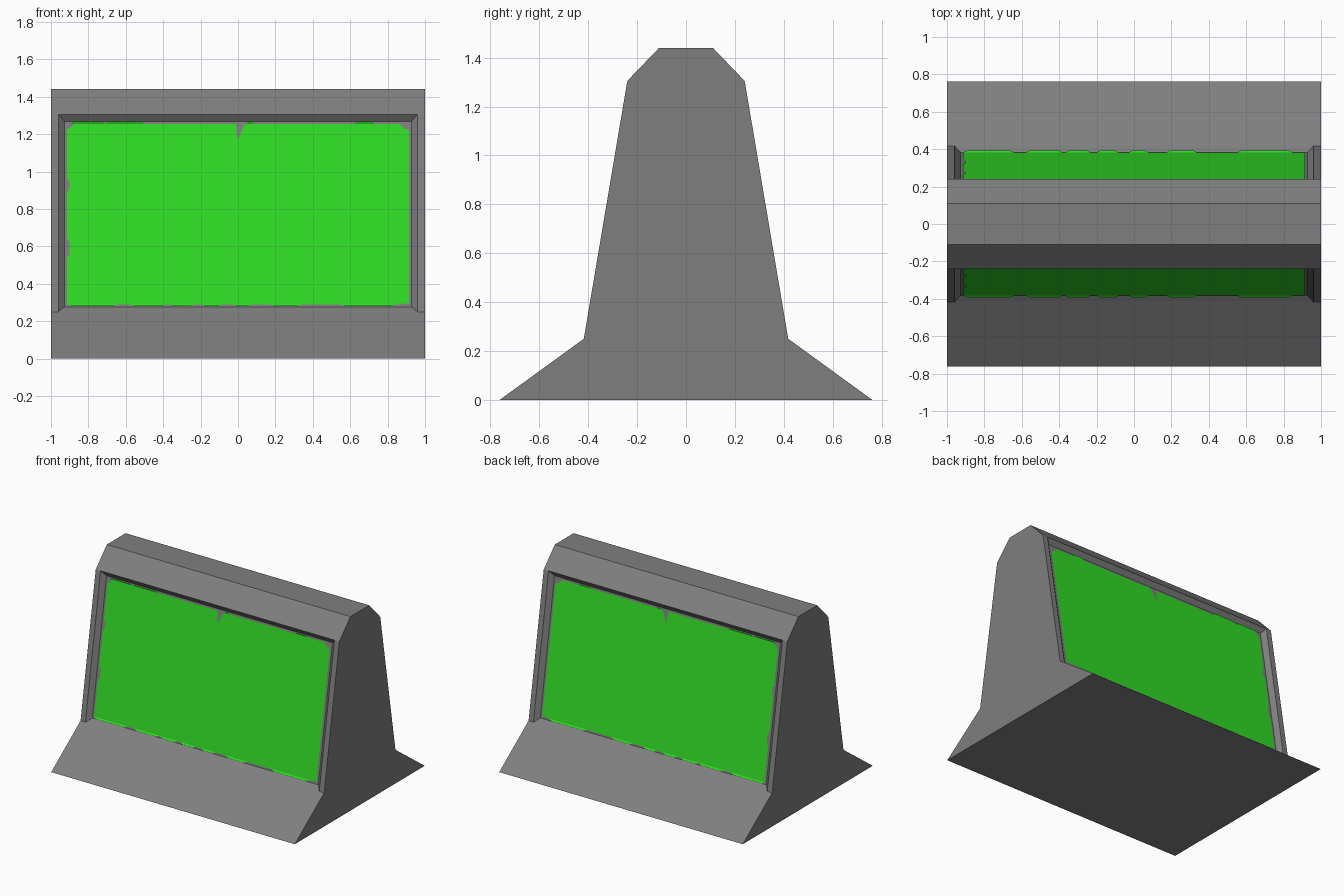
import bpy, bmesh
from mathutils import Vector

if "Cube" in bpy.data.objects:
    bpy.data.objects.remove(bpy.data.objects["Cube"])


def material(name, rgb):
    m = bpy.data.materials.new(name)
    m.diffuse_color = (*rgb, 1)
    m.use_nodes = True
    m.node_tree.nodes["Principled BSDF"].inputs["Base Color"].default_value = m.diffuse_color
    return m


def make_object(name, bm, mat):
    me = bpy.data.meshes.new(name)
    bm.to_mesh(me)
    bm.free()
    me.materials.append(mat)
    ob = bpy.data.objects.new(name, me)
    bpy.context.collection.objects.link(ob)
    return ob


concrete = material("concrete grey", (0.212, 0.212, 0.212))
paint = material("green paint", (0.03, 0.72, 0.019))

FRAME, RIM, DEPTH = 0.96, 0.045, 0.03
FOOT, SHOULDER = Vector((0, -0.418, 0.25)), Vector((0, -0.24, 1.305))

# Barrier body: profile swept along x, centre strip separate for the recesses
half = [(-0.762, 0), (FOOT.y, FOOT.z), (SHOULDER.y, SHOULDER.z), (-0.11, 1.44)]
profile = half + [(-y, z) for y, z in reversed(half)]
bm = bmesh.new()
rings = [[bm.verts.new((x, y, z)) for y, z in profile] for x in (-1, -FRAME, FRAME, 1)]
n = len(profile)
panels = []
for a, b in zip(rings, rings[1:]):
    for i in range(n):
        j = (i + 1) % n
        f = bm.faces.new((a[i], b[i], b[j], a[j]))
        if a is rings[1] and i in (1, 5):
            panels.append(f)
bm.faces.new(rings[0])
bm.faces.new(rings[-1][::-1])
bmesh.ops.recalc_face_normals(bm, faces=bm.faces)

# Recessed panels with sloping rims on front and back
bmesh.ops.inset_individual(bm, faces=panels, thickness=RIM, depth=-DEPTH)
make_object("barrier_body", bm, concrete)

# Local frame of the front slope
length = (SHOULDER - FOOT).length
up = (SHOULDER - FOOT).normalized()
out = Vector((1, 0, 0)).cross(up)


def on_slope(x, s, d):
    return FOOT + Vector((x, 0, 0)) + up * s + out * d


# Worn paint sheet on the recess floor, outline as (x, z)
outline = [(-0.913, 0.29), (0.87, 0.29), (0.89, 0.296), (0.913, 0.291),
           (0.913, 1.222), (0.885, 1.23), (0.865, 1.255), (0.05, 1.255),
           (0.03, 1.245), (0.012, 1.20), (0.003, 1.175), (-0.005, 1.18),
           (-0.01, 1.255), (-0.87, 1.255), (-0.89, 1.24), (-0.913, 1.225),
           (-0.913, 0.965), (-0.9, 0.95), (-0.9, 0.91), (-0.913, 0.89),
           (-0.913, 0.645), (-0.9, 0.62), (-0.9, 0.56), (-0.913, 0.54)]
bm = bmesh.new()
d = -DEPTH + 0.002
bm.faces.new([bm.verts.new(on_slope(x, (z - FOOT.z - d * out.z) / up.z, d))
              for x, z in outline])


# Paint that runs onto the lower and upper rims, in chipped strips
def rim_strip(x0, x1, reach, upper):
    def place(x, t):
        s = RIM * (1 - t) + 0.0015
        return bm.verts.new(on_slope(x, length - s if upper else s, -DEPTH * (1 - t) + 0.002))
    pts = [(x0, 0), (x1, 0), (x1 - 0.02, reach), (x0 + 0.02, reach)]
    verts = [place(x, t) for x, t in pts]
    bm.faces.new(verts[::-1])


for x0, x1 in [(-0.913, -0.64), (-0.58, -0.38), (-0.37, -0.23), (-0.2, -0.08),
               (-0.03, 0.08), (0.17, 0.34), (0.55, 0.85)]:
    rim_strip(x0, x1, 0.25, False)
for x0, x1 in [(-0.9, -0.71), (-0.71, -0.5), (0.04, 0.09), (0.62, 0.73)]:
    rim_strip(x0, x1, 0.25, True)
for f in bm.faces:
    f.normal_update()
    if f.normal.y > 0 or abs(f.normal.y) < 0.01:
        f.normal_flip()
sheet = make_object("painted_panels", bm, paint)

# Same paint on the back
mirror = sheet.modifiers.new("Back", 'MIRROR')
mirror.use_axis = (False, True, False)
mirror.use_mirror_merge = False
